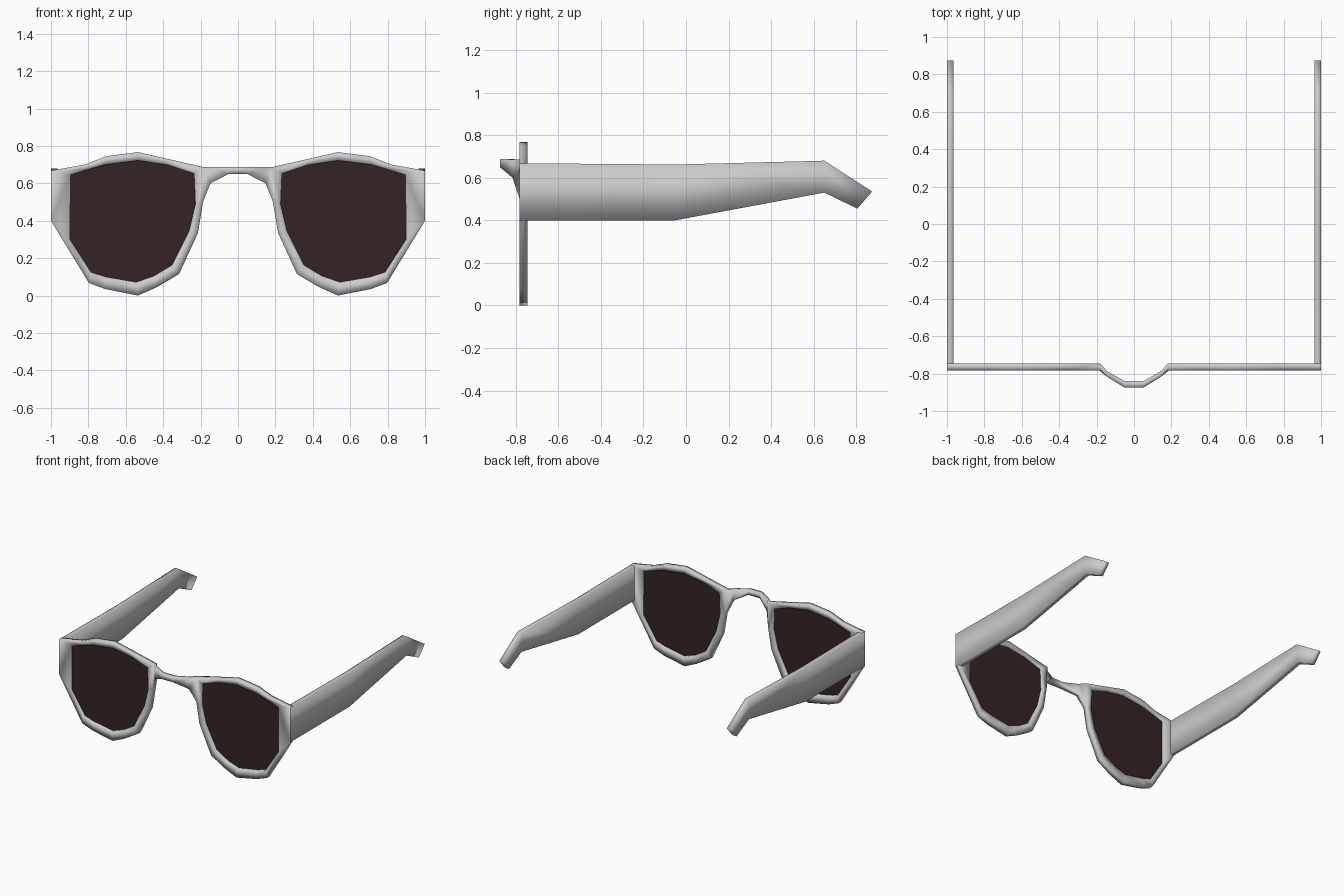
import bpy, bmesh

if "Cube" in bpy.data.objects:
    bpy.data.objects.remove(bpy.data.objects["Cube"])

FRONT, BACK = -0.782, -0.745


def material(name, colour):
    m = bpy.data.materials.new(name)
    m.use_nodes = True
    m.diffuse_color = (*colour, 1)
    m.node_tree.nodes["Principled BSDF"].inputs["Base Color"].default_value = (*colour, 1)
    return m


def finish(bm, name, mat, smooth=True):
    """Turn a left-half mesh into a mirrored object."""
    bmesh.ops.recalc_face_normals(bm, faces=bm.faces)
    mesh = bpy.data.meshes.new(name)
    bm.to_mesh(mesh)
    bm.free()
    mesh.materials.append(mat)
    mesh.polygons.foreach_set("use_smooth", [smooth] * len(mesh.polygons))
    ob = bpy.data.objects.new(name, mesh)
    bpy.context.collection.objects.link(ob)
    mirror = ob.modifiers.new("mirror", 'MIRROR')
    mirror.use_clip = True
    mirror.merge_threshold = 0.0005
    return ob


def bridge_loops(bm, a, b):
    """Quads between two closed loops of equal length."""
    n = len(a)
    for i in range(n):
        j = (i + 1) % n
        bm.faces.new((a[i], a[j], b[j], b[i]))


grey = material("frame grey", (0.6, 0.6, 0.6))
tint = material("dark brown lens", (0.036, 0.017, 0.017))

# Rim outlines (x, z), paired point by point from the upper hinge corner
outer = [(1, .668), (.82, .70), (.705, .745), (.535, .767), (.364, .728),
         (.18, .686), (.187, .50), (.214, .335), (.315, .115), (.433, .045),
         (.535, 0), (.71, .035), (.797, .067), (1, .40)]
inner = [(.896, .645), (.80, .674), (.71, .70), (.535, .722), (.374, .697),
         (.235, .653), (.228, .49), (.262, .345), (.353, .163), (.45, .105),
         (.545, .072), (.706, .10), (.786, .125), (.898, .30)]
N = len(outer)

# Rims and nose bridge as one continuous surface
bm = bmesh.new()
loops = [[bm.verts.new((x, y, z)) for x, z in pts]
         for pts, y in ((outer, FRONT), (inner, FRONT), (inner, BACK), (outer, BACK))]
of, inf, inb, ob = loops
for a, b in zip(loops, loops[1:]):
    bridge_loops(bm, a, b)
for i in range(N - 1):          # outer wall, open at the bridge and the hinge
    if i != 5:
        bm.faces.new((of[i], of[i + 1], ob[i + 1], ob[i]))

# Bridge sections: x, front y, back y, bottom z, top z
section = [of[5], of[6], ob[6], ob[5]]
for x, yf, yb, zb, zt in ((.147, -.815, -.785, .60, .686),
                          (.05, -.875, -.84, .65, .688),
                          (0, -.875, -.84, .65, .688)):
    nxt = [bm.verts.new(p) for p in
           ((x, yf, zt), (x, yf, zb), (x, yb, zb), (x, yb, zt))]
    bridge_loops(bm, section, nxt)
    section = nxt
finish(bm, "rims_and_bridge", grey)

# Temple arms: upper and lower (y, z) along the length
bm = bmesh.new()
section = None
for (yt, zt), (yl, zl) in (((FRONT, .668), (FRONT, .40)),
                           ((-.05, .662), (-.05, .40)),
                           ((.65, .68), (.65, .53)),
                           ((.875, .535), (.805, .455))):
    nxt = [bm.verts.new(p) for p in
           ((1, yt, zt), (1, yl, zl), (.965, yl, zl), (.965, yt, zt))]
    if section:
        bridge_loops(bm, section, nxt)
    section = nxt
bm.faces.new(section)
finish(bm, "temple_arms", grey)

# Lenses: thin plates set midway in the rims
bm = bmesh.new()
plates = [[bm.verts.new((x, y, z)) for x, z in inner] for y in (-.766, -.760)]
bridge_loops(bm, *plates)
for p in plates:
    bm.faces.new(p)
finish(bm, "lenses", tint, smooth=False)
